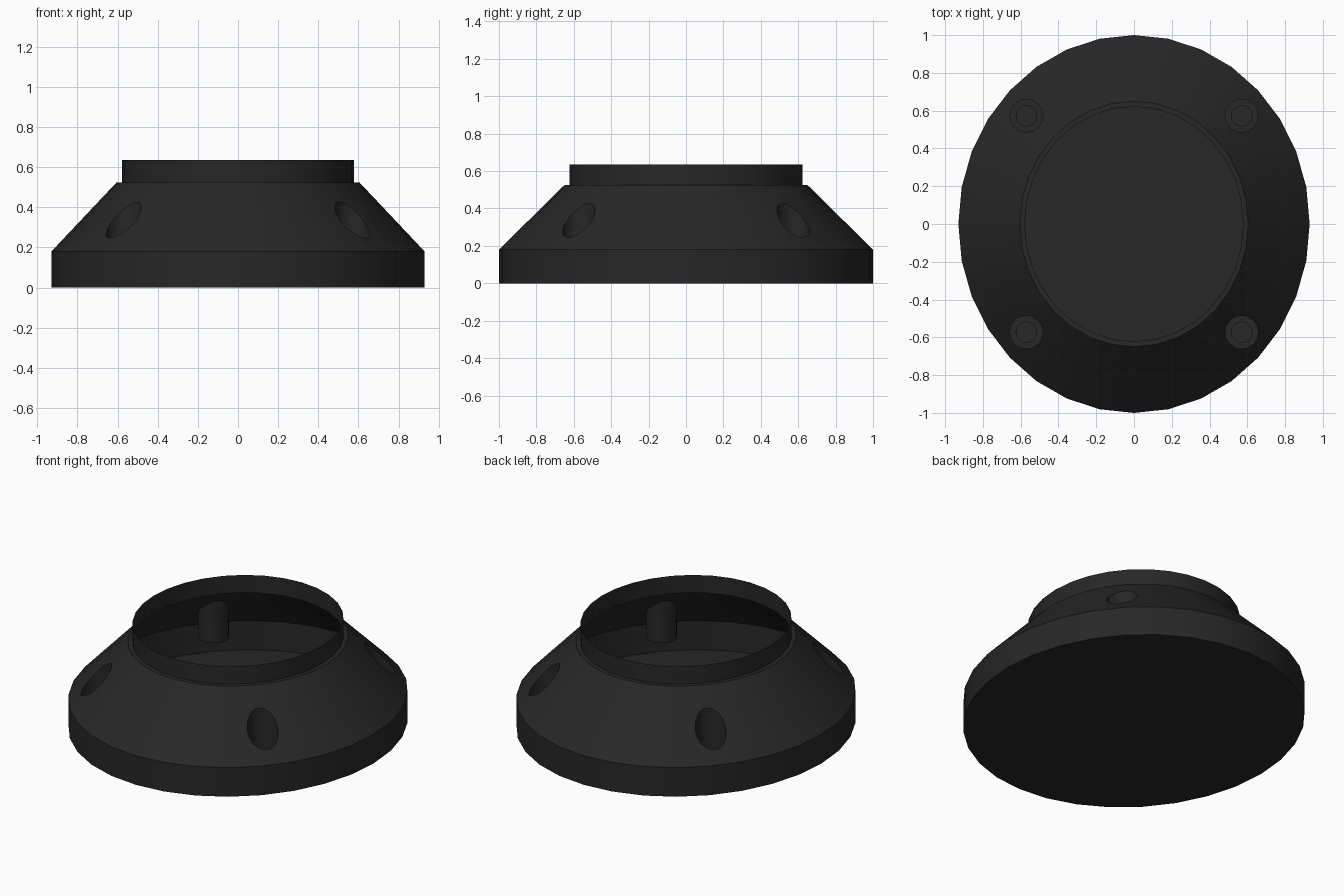
import bpy, bmesh, math

cube = bpy.data.objects.get("Cube")
if cube:
    bpy.data.objects.remove(cube, do_unlink=True)

SIDES = 32
SQUASH_X = 0.93
TOP_Z = 0.635
POCKET_Z = 0.165

black = bpy.data.materials.new("matte black")
black.use_nodes = True
colour = (0.02, 0.02, 0.02, 1)
black.diffuse_color = colour
black.node_tree.nodes["Principled BSDF"].inputs["Base Color"].default_value = colour


def make_object(name, bm):
    bmesh.ops.recalc_face_normals(bm, faces=bm.faces)
    mesh = bpy.data.meshes.new(name)
    bm.to_mesh(mesh)
    bm.free()
    mesh.materials.append(black)
    obj = bpy.data.objects.new(name, mesh)
    bpy.context.collection.objects.link(obj)
    return obj


def add_lathe(bm, profile, sides, centre=(0, 0), squash=1.0):
    """Closed solid of stacked rings given as (radius, height)."""
    rings = []
    for r, z in profile:
        ring = []
        for i in range(sides):
            a = math.tau * i / sides
            ring.append(bm.verts.new((centre[0] + squash * r * math.cos(a),
                                      centre[1] + r * math.sin(a), z)))
        rings.append(ring)
    for low, high in zip(rings, rings[1:]):
        for i in range(sides):
            j = (i + 1) % sides
            bm.faces.new((low[i], low[j], high[j], high[i]))
    bm.faces.new(rings[0][::-1])
    bm.faces.new(rings[-1])


# Flange body: drum, sloping shoulder, narrow ledge and collar
bm = bmesh.new()
add_lathe(bm, [(1, 0), (1, 0.18), (0.65, 0.525), (0.622, 0.525), (0.622, TOP_Z)],
          SIDES, squash=SQUASH_X)
body = make_object("flange_housing", bm)

# Four vertical bolt pockets cut into the shoulder
bm = bmesh.new()
for sx in (-1, 1):
    for sy in (-1, 1):
        add_lathe(bm, [(0.088, POCKET_Z), (0.088, 0.8)], 16, (sx * 0.57, sy * 0.573))
cutter = make_object("pocket_cutter", bm)
cutter.hide_render = True

cut = body.modifiers.new("bolt pockets", "BOOLEAN")
cut.operation = "DIFFERENCE"
cut.solver = "EXACT"
cut.object = cutter
bpy.ops.object.select_all(action="DESELECT")
body.select_set(True)
bpy.context.view_layer.objects.active = body
bpy.ops.object.modifier_apply(modifier=cut.name)
bpy.data.objects.remove(cutter, do_unlink=True)

# Open the collar and pierce each pocket floor with a bolt hole
bm = bmesh.new()
bm.from_mesh(body.data)
caps = [f for f in bm.faces if all(abs(v.co.z - TOP_Z) < 1e-4 for v in f.verts)]
floors = [f for f in bm.faces if all(abs(v.co.z - POCKET_Z) < 1e-4 for v in f.verts)]
bmesh.ops.inset_region(bm, faces=floors, thickness=0.033, use_even_offset=True)
bmesh.ops.delete(bm, geom=caps + floors, context="FACES")
bm.to_mesh(body.data)
bm.free()

bpy.ops.object.shade_smooth_by_angle(angle=math.radians(30))
